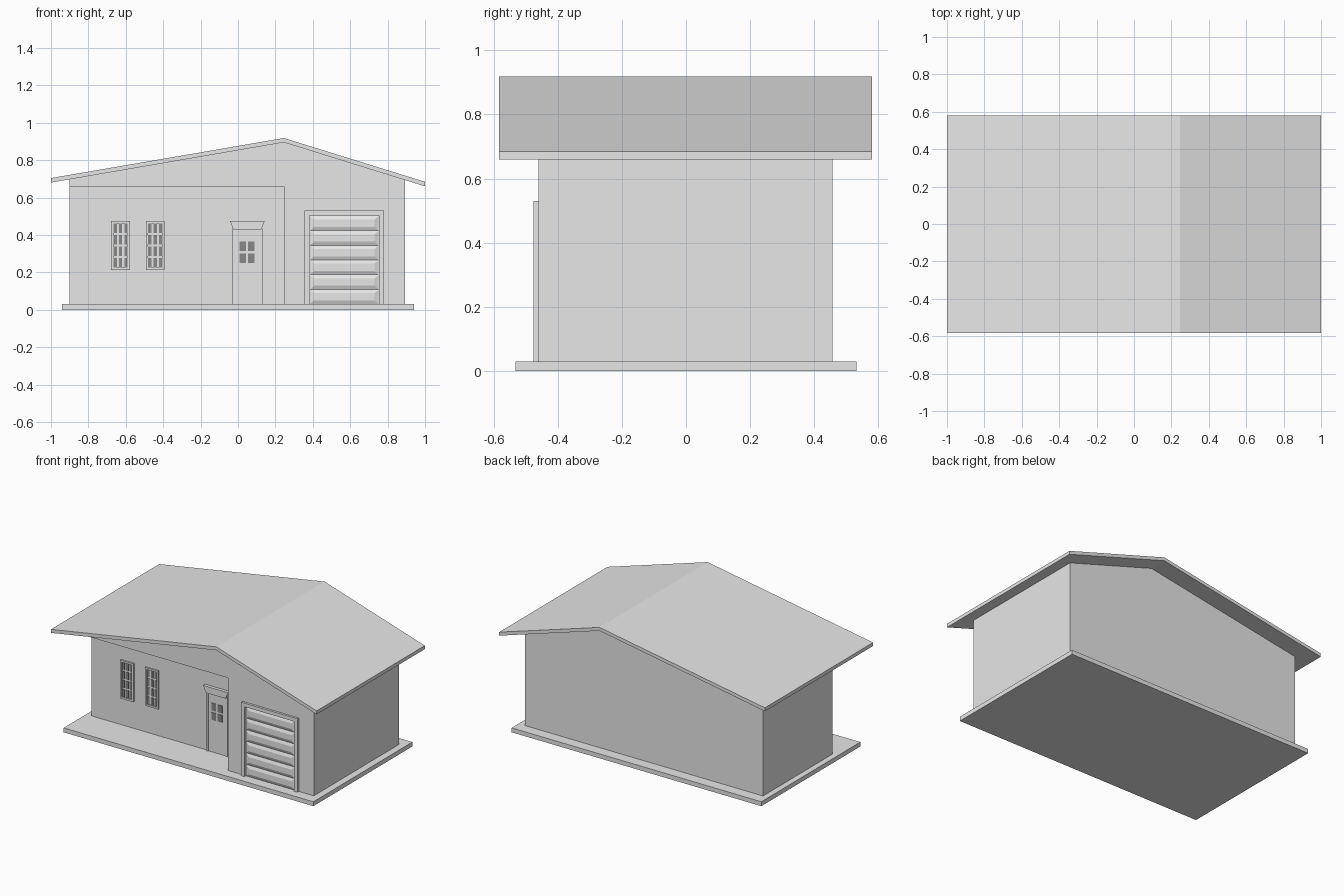
import bpy, bmesh

cube = bpy.data.objects.get("Cube")
if cube:
    bpy.data.objects.remove(cube, do_unlink=True)


def material(name, value):
    m = bpy.data.materials.new(name)
    m.use_nodes = True
    col = (value, value, value, 1)
    m.diffuse_color = col
    m.node_tree.nodes["Principled BSDF"].inputs["Base Color"].default_value = col
    return m


GREY = material("light grey", 0.8)
DARK = material("dark glass", 0.25)


def loft(name, back, front, y_back, y_front, mat=GREY):
    """Solid between two matching xz outlines, one at each depth."""
    bm = bmesh.new()
    a = [bm.verts.new((x, y_back, z)) for x, z in back]
    b = [bm.verts.new((x, y_front, z)) for x, z in front]
    bm.faces.new(a)
    bm.faces.new(b)
    n = len(a)
    for i in range(n):
        j = (i + 1) % n
        bm.faces.new((a[i], a[j], b[j], b[i]))
    bmesh.ops.recalc_face_normals(bm, faces=bm.faces)
    mesh = bpy.data.meshes.new(name)
    bm.to_mesh(mesh)
    bm.free()
    mesh.materials.append(mat)
    ob = bpy.data.objects.new(name, mesh)
    bpy.context.collection.objects.link(ob)
    return ob


def rect(x0, x1, z0, z1, inset_x=0, inset_z=0):
    return [(x0 + inset_x, z0 + inset_z), (x1 - inset_x, z0 + inset_z),
            (x1 - inset_x, z1 - inset_z), (x0 + inset_x, z1 - inset_z)]


def box(name, x0, x1, z0, z1, y_back, y_front, mat=GREY):
    r = rect(x0, x1, z0, z1)
    return loft(name, r, r, y_back, y_front, mat)


def surround(name, x0, x1, z0, z1, w, y_back, y_front, closed=False):
    """Trim around an opening, with a sill when closed."""
    if closed:
        box(name + "_sill", x0, x1, z0, z0 + w, y_back, y_front)
        z0 += w
    prof = [(x0, z0), (x0, z1), (x1, z1), (x1, z0),
            (x1 - w, z0), (x1 - w, z1 - w), (x0 + w, z1 - w), (x0 + w, z0)]
    loft(name, prof, prof, y_back, y_front)


BASE = 0.03
FRONT, PORCH, BACK = -0.46, -0.29, 0.457
RIDGE = 0.245

# Foundation slab
box("foundation_slab", -0.94, 0.94, 0, BASE, 0.532, -0.532)

# House body with gable ends
walls = [(-0.9, BASE), (0.893, BASE), (0.893, 0.695), (RIDGE, 0.897), (-0.9, 0.699)]
house = loft("house_body", walls, walls, BACK, FRONT)

# Porch recess under the front gable
cutter = box("porch_cutter", -1.2, RIDGE, -0.2, 0.66, PORCH, -0.8)
cutter.hide_render = True
mod = house.modifiers.new("porch", "BOOLEAN")
mod.operation = "DIFFERENCE"
mod.solver = "EXACT"
mod.object = cutter
bpy.context.view_layer.objects.active = house
bpy.ops.object.modifier_apply(modifier=mod.name)
bpy.data.objects.remove(cutter, do_unlink=True)

# Roof
slopes = [(-1, 0.68), (-1, 0.704), (RIDGE, 0.918), (1, 0.684), (1, 0.66), (RIDGE, 0.895)]
loft("roof", slopes, slopes, 0.58, -0.583)


# Glass panes in a regular grid
def panes(name, x0, x1, z0, z1, cols, rows, gap, y):
    w = (x1 - x0 - gap * (cols - 1)) / cols
    h = (z1 - z0 - gap * (rows - 1)) / rows
    for c in range(cols):
        for r in range(rows):
            x, z = x0 + c * (w + gap), z0 + r * (h + gap)
            box(name, x, x + w, z, z + h, y + 0.003, y - 0.003, DARK)


# Two tall windows
for x in (-0.666, -0.48):
    panes("window_pane", x, x + 0.076, 0.225, 0.462, 3, 4, 0.011, PORCH)
    surround("window_frame", x - 0.012, x + 0.088, 0.213, 0.474, 0.012,
             PORCH, PORCH - 0.01, closed=True)

# Entry door with small window and tapered hood
surround("door_frame", -0.03, 0.13, BASE, 0.435, 0.015, PORCH, PORCH - 0.01)
box("door_leaf", -0.015, 0.115, BASE, 0.42, PORCH, PORCH - 0.004)
panes("door_pane", 0.008, 0.088, 0.25, 0.364, 2, 2, 0.013, PORCH - 0.004)
hood = [(-0.025, 0.43), (0.125, 0.43), (0.143, 0.475), (-0.043, 0.475)]
loft("door_hood", hood, hood, PORCH, PORCH - 0.022)

# Garage door trim and raised panels
surround("garage_trim", 0.356, 0.78, BASE, 0.53, 0.025, FRONT, FRONT - 0.015)
step = (0.502 - BASE) / 6
for i in range(6):
    z = BASE + i * step
    loft("garage_panel", rect(0.385, 0.752, z, z + step),
         rect(0.385, 0.752, z, z + step, 0.022, 0.02), FRONT, FRONT - 0.008)
